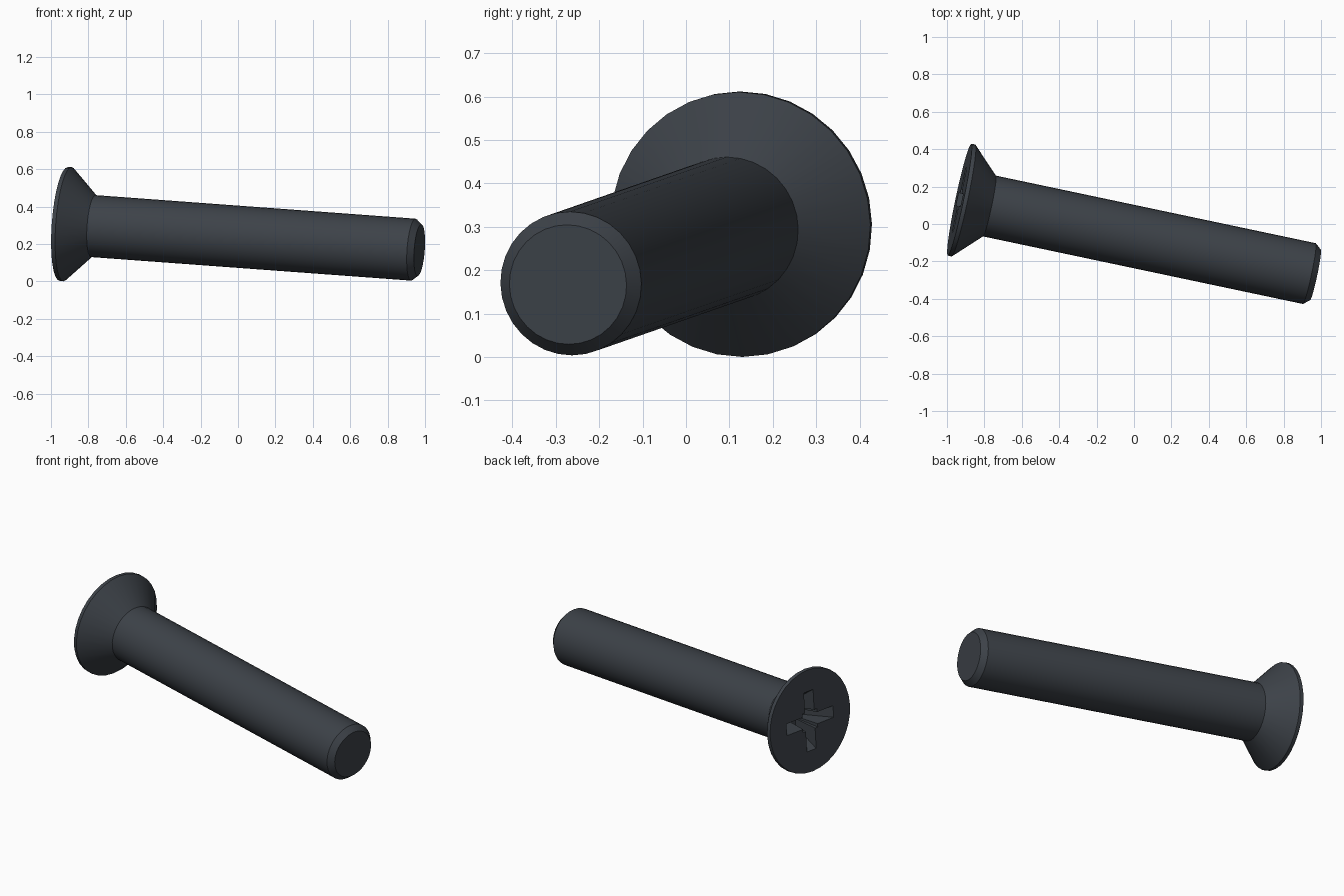
import bpy, bmesh, math
from mathutils import Matrix, Vector

old = bpy.data.objects.get("Cube")
if old:
    bpy.data.objects.remove(old, do_unlink=True)

SIDES = 32
HEAD_CENTRE = Vector((-0.933, 0.13, 0.307))
TIP_CENTRE = Vector((0.97, -0.272, 0.167))
LENGTH = (TIP_CENTRE - HEAD_CENTRE).length

# Frame whose local x runs along the screw, from head face to tip
ax = (TIP_CENTRE - HEAD_CENTRE).normalized()
ay = Vector((0, 0, 1)).cross(ax).normalized()
az = ax.cross(ay)
FRAME = Matrix.Translation(HEAD_CENTRE) @ Matrix((ax, ay, az)).transposed().to_4x4()

steel = bpy.data.materials.new("dark_steel")
steel.use_nodes = True
colour = (0.046, 0.054, 0.065, 1)
steel.diffuse_color = colour
steel.node_tree.nodes["Principled BSDF"].inputs["Base Color"].default_value = colour


def loft(name, rings):
    """Solid skinned through matching rings of points, capped at both ends."""
    bm = bmesh.new()
    loops = [[bm.verts.new(p) for p in ring] for ring in rings]
    n = len(loops[0])
    for a, b in zip(loops, loops[1:]):
        for i in range(n):
            j = (i + 1) % n
            bm.faces.new((a[i], a[j], b[j], b[i]))
    bm.faces.new(loops[0])
    bm.faces.new(loops[-1])
    bmesh.ops.recalc_face_normals(bm, faces=bm.faces)
    bm.transform(FRAME)
    mesh = bpy.data.meshes.new(name)
    bm.to_mesh(mesh)
    bm.free()
    mesh.materials.append(steel)
    obj = bpy.data.objects.new(name, mesh)
    bpy.context.collection.objects.link(obj)
    return obj


def circle(x, r, sides=SIDES, turn=0.0):
    angles = [turn + math.tau * i / sides for i in range(sides)]
    return [(x, r * math.cos(a), r * math.sin(a)) for a in angles]


def bar(x, half_y, half_z):
    return [(x, sy * half_y, sz * half_z)
            for sy, sz in ((-1, -1), (1, -1), (1, 1), (-1, 1))]


# Countersunk head, plain shank and chamfered tip in one turned solid
profile = [(0, 0.304), (0.004, 0.306), (0.022, 0.306), (0.164, 0.166),
           (LENGTH - 0.033, 0.166), (LENGTH, 0.138)]
screw = loft("countersunk_screw", [circle(x, r) for x, r in profile])

# Cross recess: two tapering slots and a central pit
cutters = [
    loft("slot_cutter_a", [bar(-0.02, 0.19, 0.036), bar(0.15, 0.08, 0.026)]),
    loft("slot_cutter_b", [bar(-0.02, 0.036, 0.19), bar(0.15, 0.026, 0.08)]),
    loft("pit_cutter", [circle(-0.02, 0.082, 4, math.pi / 4),
                        circle(0.17, 0.045, 4, math.pi / 4)]),
]
bpy.context.view_layer.objects.active = screw
screw.select_set(True)
for cutter in cutters:
    cutter.hide_render = True
    mod = screw.modifiers.new("recess", "BOOLEAN")
    mod.operation = "DIFFERENCE"
    mod.solver = "EXACT"
    mod.object = cutter
    bpy.ops.object.modifier_apply(modifier=mod.name)
    bpy.data.objects.remove(cutter, do_unlink=True)

bpy.ops.object.shade_smooth_by_angle(angle=math.radians(30))
